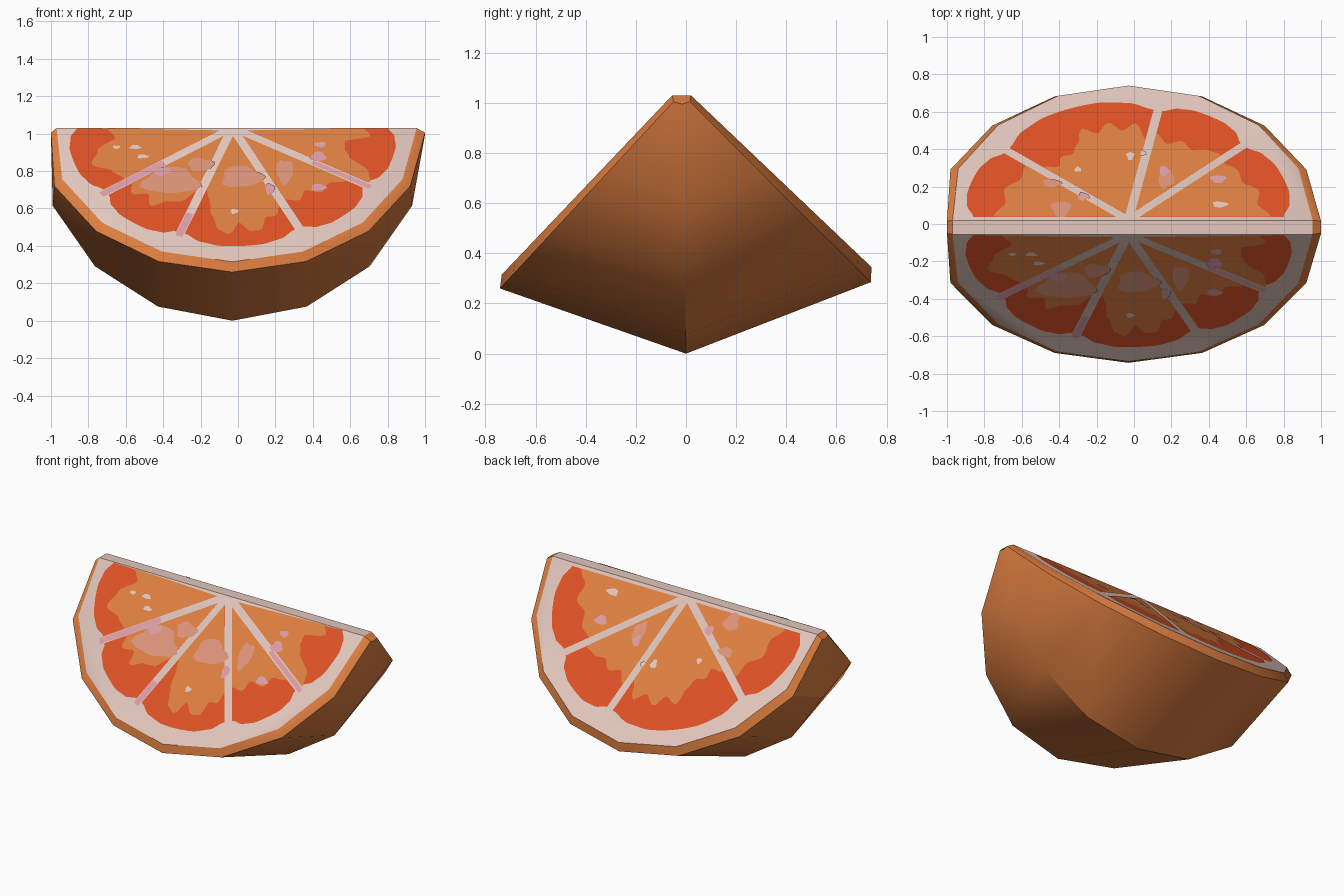
import bpy, bmesh, math
from mathutils import Vector

if "Cube" in bpy.data.objects:
    bpy.data.objects.remove(bpy.data.objects["Cube"])


def mat(name, rgb):
    lin = [((c / 255 + 0.055) / 1.055) ** 2.4 for c in rgb]
    m = bpy.data.materials.new(name)
    m.diffuse_color = (*lin, 1)
    m.use_nodes = True
    m.node_tree.nodes["Principled BSDF"].inputs["Base Color"].default_value = m.diffuse_color
    return m


RIND = mat("orange_rind", (221, 126, 64))
PITH = mat("pale_pith", (226, 199, 189))
RED = mat("red_pulp", (221, 82, 37))
FLESH = mat("orange_pulp", (221, 127, 64))
SALMON = mat("salmon_blotch", (220, 147, 121))
LILAC = mat("pink_fleck", (220, 158, 168))

CX = -0.03  # hub of the segments lies slightly left of centre


def finish(name, bm, mats):
    me = bpy.data.meshes.new(name)
    bm.to_mesh(me)
    bm.free()
    for m in mats:
        me.materials.append(m)
    ob = bpy.data.objects.new(name, me)
    bpy.context.collection.objects.link(ob)
    return ob


# --- wedge body: five half-circle arcs swept between front and back cut ---
# radius, y at ridge, y at rim, z at ridge, z at rim, x limit
ARCS = [(0.985, -0.055, -0.735, 1.03, 0.315, 0.97),
        (1.03, -0.05, -0.742, 1.005, 0.26, 1.0),
        (1.04, -0.015, 0.0, 0.995, 0.0, 1.0),
        (1.03, 0.015, 0.737, 1.005, 0.285, 1.0),
        (0.985, 0.02, 0.74, 1.03, 0.345, 0.97)]
bm = bmesh.new()
rows = []
for r, y0, y1, z0, z1, lim in ARCS:
    row = []
    for k in range(9):
        a = math.pi * k / 8
        s = math.sin(a)
        x = max(-lim, min(lim, CX - r * math.cos(a)))
        row.append(bm.verts.new((x, y0 + (y1 - y0) * s, z0 + (z1 - z0) * s)))
    rows.append(row)
for p, q in zip(rows, rows[1:]):
    for k in range(8):
        bm.faces.new((p[k], p[k + 1], q[k + 1], q[k]))
for k in (0, 8):
    bm.faces.new([row[k] for row in rows])
cuts = [bm.faces.new(rows[0]), bm.faces.new(rows[4]),
        bm.faces.new((rows[0][0], rows[0][8], rows[4][8], rows[4][0]))]
for f in cuts:
    f.material_index = 1
bmesh.ops.recalc_face_normals(bm, faces=bm.faces)
body = finish("fruit_wedge", bm, [RIND, PITH])
bpy.context.view_layer.objects.active = body
body.select_set(True)
bpy.ops.object.shade_smooth_by_angle(angle=math.radians(33))
body.select_set(False)


# --- thin painted plates lying on a cut face ---
def plates(name, arc, polys, material, h):
    _, y0, y1, z0, z1, _ = arc
    e = Vector((0, y1 - y0, z1 - z0))
    n = Vector((0, -e.z * (-1 if y1 > 0 else 1), abs(e.y))).normalized()
    n.y = abs(n.y) * (1 if y1 > 0 else -1)
    bm = bmesh.new()
    for poly in polys:
        f = bm.faces.new([bm.verts.new(Vector((CX + u, y0, z0)) + e * max(v, 0.004) + n * h)
                          for u, v in poly])
        f.normal_update()
        if f.normal.dot(n) < 0:
            f.normal_flip()
    finish(name, bm, [material])


def segment(a, b, radii, w=0.024, steps=28):
    """Pie slice between two angles with an outer radius read from a list."""
    a, b = math.radians(a), math.radians(b)
    mid = (a + b) / 2
    d = w / math.sin((b - a) / 2)
    ax, av = d * math.cos(mid), d * math.sin(mid)
    pts = [(ax, av)]
    for i in range(steps + 1):
        t = i / steps
        p = t * (len(radii) - 1)
        j = min(int(p), len(radii) - 2)
        g = p - j
        g = g * g * (3 - 2 * g)
        r = radii[j] * (1 - g) + radii[j + 1] * g
        ang = a + (b - a) * t
        s = r - d * math.cos(ang - mid)
        pts.append((ax + s * math.cos(ang), av + s * math.sin(ang)))
    return pts


def blotch(x, v, ru, rv, seed=0):
    return [(x - CX + ru * math.cos(t) * k, v + rv * math.sin(t) * k)
            for i in range(18)
            for t in [i * math.tau / 18]
            for k in [1 + 0.14 * math.sin(3 * t + seed) + 0.08 * math.sin(5 * t + 2 * seed)]]


def strip(deg, r0, r1, w=0.02):
    a = math.radians(deg)
    c, s = math.cos(a), math.sin(a)
    return [(r * c - o * s, r * s + o * c)
            for r, o in ((r0, w), (r0, -w), (r1, -w), (r1, w))]


RIM = [0.83, 0.87, 0.885, 0.885, 0.885, 0.87, 0.83]
FRONT = [(-2, 31, [.70, .74, .61, .62, .66, .80, .84]),
         (31, 64.6, [.73, .66, .68, .61, .65, .61]),
         (64.6, 109.5, [.64, .70, .69, .78, .78, .71, .80, .77, .67, .55, .48]),
         (109.5, 144.5, [.52, .62, .65, .73, .67, .73, .68]),
         (144.5, 182, [.69, .72, .80, .74, .63, .67])]
BACK = [(0, 42, [.76, .70, .73, .67, .69, .66]),
        (42, 79, [.69, .67, .62, .65, .60, .66]),
        (79, 141.6, [.60, .72, .66, .73, .66, .72, .62, .57, .59, .54, .60]),
        (141.6, 180, [.68, .65, .70, .67, .72])]

# flecks: x, depth down the face, half width, half depth
SPOTS = {
    "front": (ARCS[0], FRONT,
              [(-.36, .40, .15, .10), (.02, .37, .11, .08), (-.20, .28, .07, .05),
               (.25, .33, .045, .09)],
              [(.43, .22, .04, .035), (.43, .45, .04, .025), (.17, .46, .025, .04),
               (-.41, .33, .05, .03), (.44, .13, .03, .02)],
              [(-.55, .15, .03, .015), (-.51, .22, .03, .015), (-.02, .63, .02, .018),
               (-.65, .15, .02, .012)],
              [strip(144.5, .45, .86), strip(109.5, .68, .86), strip(31, .5, .86, .015)]),
    "back": (ARCS[4], BACK,
             [(-.39, .08, .05, .06), (-.44, .27, .05, .03), (.17, .31, .04, .08)],
             [(.45, .30, .04, .03), (.16, .36, .025, .035), (-.27, .17, .03, .03)],
             [(-.02, .47, .02, .03), (.46, .11, .04, .022), (.05, .49, .015, .02),
              (-.30, .37, .018, .018)],
             []),
}
for side, (arc, segs, salmon, lilac, pale, strips) in SPOTS.items():
    plates(side + "_red_segments", arc, [segment(a, b, RIM) for a, b, _ in segs], RED, 0.002)
    plates(side + "_orange_pulp", arc, [segment(a, b, r) for a, b, r in segs], FLESH, 0.004)
    for label, spots, m, h in (("salmon_blotches", salmon, SALMON, 0.006),
                               ("pink_flecks", lilac, LILAC, 0.007),
                               ("pale_flecks", pale, PITH, 0.008)):
        plates(f"{side}_{label}", arc, [blotch(*s, seed=i) for i, s in enumerate(spots)], m, h)
    if strips:
        plates(side + "_pink_membranes", arc, strips, LILAC, 0.003)
